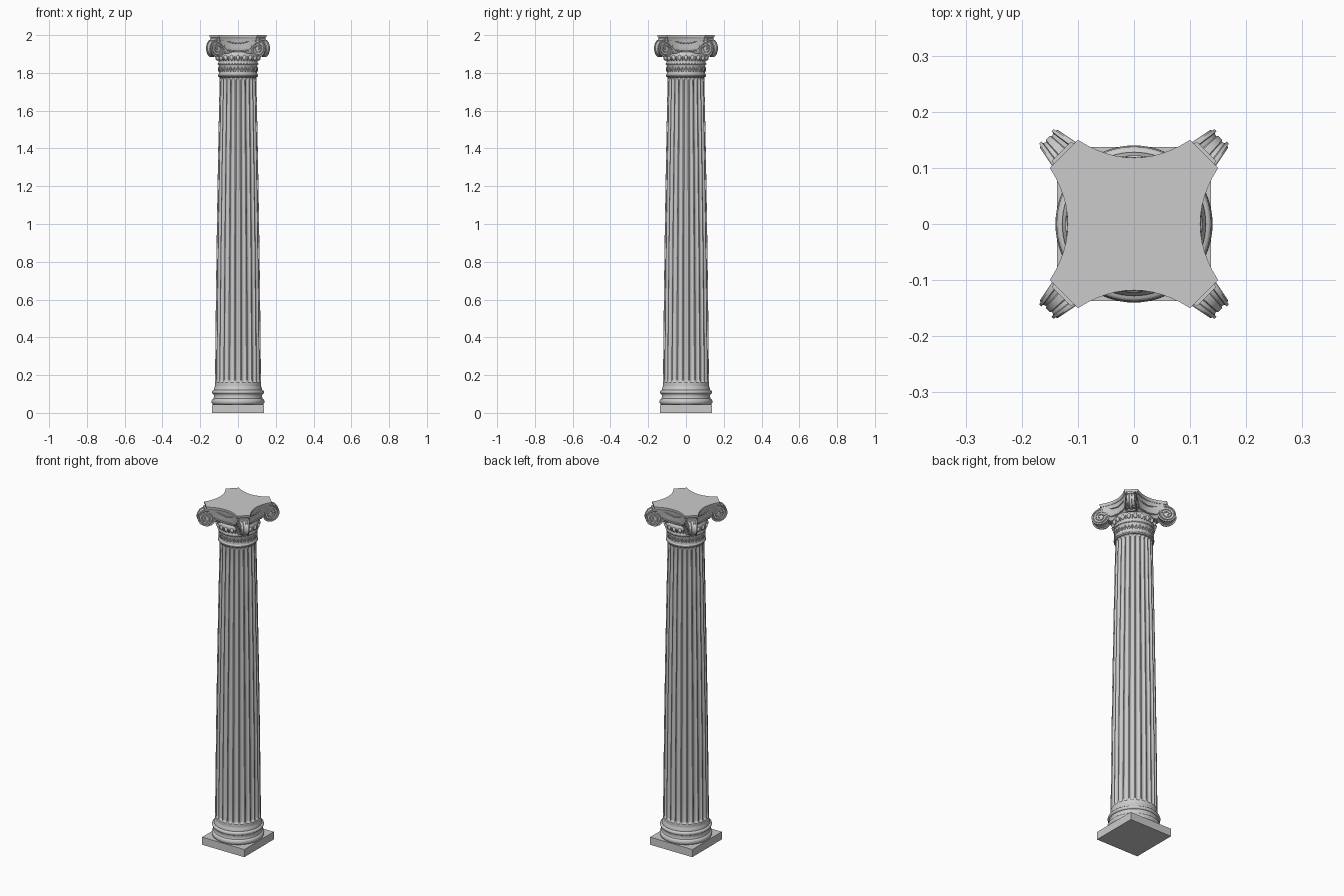
import bpy, bmesh
from math import sin, cos, pi, sqrt, radians
from mathutils import Matrix, Vector

if "Cube" in bpy.data.objects:
    bpy.data.objects.remove(bpy.data.objects["Cube"])

R2 = sqrt(2)


def add_mesh(name, verts, faces):
    me = bpy.data.meshes.new(name)
    me.from_pydata(verts, [], faces)
    bm = bmesh.new()
    bm.from_mesh(me)
    bmesh.ops.recalc_face_normals(bm, faces=bm.faces)
    bm.to_mesh(me)
    bm.free()
    ob = bpy.data.objects.new(name, me)
    bpy.context.collection.objects.link(ob)
    return ob


def loft(name, rings):
    """Skin a stack of equal-length closed rings and cap both ends."""
    n = len(rings[0])
    verts = [p for ring in rings for p in ring]
    faces = [(k*n + i, k*n + (i+1) % n, (k+1)*n + (i+1) % n, (k+1)*n + i)
             for k in range(len(rings)-1) for i in range(n)]
    faces += [tuple(range(n)), tuple(range((len(rings)-1)*n, len(rings)*n))]
    return add_mesh(name, verts, faces)


def lathe(name, profile, segs=72):
    return loft(name, [[(r*cos(2*pi*i/segs), r*sin(2*pi*i/segs), z) for i in range(segs)]
                       for r, z in profile])


def bead_ring(name, count, radius, z, size, phase=0.0, tilt=0.0):
    """Ellipsoids set round the column; size = radial, tangential, vertical radii."""
    bm = bmesh.new()
    for i in range(count):
        a = 2*pi*(i + phase)/count
        m = (Matrix.Rotation(a, 4, 'Z') @ Matrix.Translation((radius, 0, z))
             @ Matrix.Rotation(tilt, 4, 'X') @ Matrix.Diagonal((*size, 1)))
        bmesh.ops.create_icosphere(bm, subdivisions=2, radius=1, matrix=m)
    me = bpy.data.meshes.new(name)
    bm.to_mesh(me)
    bm.free()
    ob = bpy.data.objects.new(name, me)
    bpy.context.collection.objects.link(ob)


def tube(name, points, radius):
    cu = bpy.data.curves.new(name, 'CURVE')
    cu.dimensions = '3D'
    cu.bevel_depth = radius
    cu.bevel_resolution = 2
    cu.use_fill_caps = True
    sp = cu.splines.new('POLY')
    sp.points.add(len(points)-1)
    for p, co in zip(sp.points, points):
        p.co = (*co, 1)
    ob = bpy.data.objects.new(name, cu)
    bpy.context.collection.objects.link(ob)


# Square plinth and moulded base
h = 0.137
loft("plinth", [[(-h, -h, z), (h, -h, z), (h, h, z), (-h, h, z)] for z in (0, 0.045)])
base = [(0.13, 0.044)]
base += [(0.130 + 0.010*cos(a), 0.060 + 0.015*sin(a)) for a in [radians(-90 + 22.5*i) for i in range(9)]]
base += [(0.129, 0.079), (0.1275, 0.086), (0.128, 0.094), (0.130, 0.099)]
base += [(0.130 + 0.008*cos(a), 0.110 + 0.010*sin(a)) for a in [radians(-90 + 22.5*i) for i in range(9)]]
base += [(0.128, 0.121), (0.128, 0.127), (0.124, 0.135), (0.122, 0.145)]
lathe("base_moulding", base)

# Fluted tapering shaft with rounded flute ends
FLUTES, SUB = 24, 12
Z0, Z1 = 0.16, 1.775
levels = [0.13, 0.158, 0.16, 0.163, 0.168, 0.176] + [0.176 + (1.76-0.176)*i/12 for i in range(1, 13)]
levels += [1.767, 1.772, 1.775, 1.782]
rings = []
for z in levels:
    t = (z - 0.13)/1.65
    r = 0.1225 - 0.025*t + 0.012*t*(1-t)
    end = max(0, 1 - min(z - Z0, Z1 - z)/0.016)
    ring = []
    for i in range(FLUTES*SUB):
        u = ((i % SUB) - SUB/2)/(SUB*0.40)
        depth = 0.009*sqrt(max(0, 1 - u*u - end*end))
        a = 2*pi*(i - SUB/2)/(FLUTES*SUB)
        ring.append(((r-depth)*cos(a), (r-depth)*sin(a), z))
    rings.append(ring)
loft("fluted_shaft", rings)

# Necking band and echinus
lathe("necking", [(0.095, 1.776), (0.102, 1.778), (0.106, 1.783), (0.106, 1.789), (0.102, 1.794),
                  (0.101, 1.798), (0.101, 1.838), (0.103, 1.842), (0.106, 1.845), (0.106, 1.850),
                  (0.103, 1.854), (0.102, 1.862), (0.106, 1.870), (0.111, 1.882), (0.113, 1.892),
                  (0.110, 1.902), (0.100, 1.915)])
bead_ring("necking_leaf", 16, 0.101, 1.820, (0.005, 0.004, 0.015))
bead_ring("necking_leaf_left", 16, 0.101, 1.817, (0.004, 0.003, 0.012), 0.27, 0.6)
bead_ring("necking_leaf_right", 16, 0.101, 1.817, (0.004, 0.003, 0.012), -0.27, -0.6)
bead_ring("necking_bud", 16, 0.101, 1.824, (0.004, 0.004, 0.006), 0.5)
bead_ring("astragal_bead", 40, 0.105, 1.8475, (0.004, 0.006, 0.004))
bead_ring("echinus_egg", 20, 0.110, 1.880, (0.010, 0.010, 0.015))
bead_ring("echinus_dart", 20, 0.109, 1.877, (0.006, 0.002, 0.014), 0.5)


def concave_square(z, half, corner, mid, n=12):
    """Four hollow sides joined by cut corners."""
    pts = []
    for k in range(4):
        rot = Matrix.Rotation(k*pi/2, 3, 'Z')
        for i in range(n+1):
            u = 2*i/n - 1
            pts.append(tuple(rot @ Vector((u*half, -(mid + (corner-mid)*u*u), z))))
    return pts


# Thin abacus slab over a hollow-sided capital block
loft("abacus", [concave_square(z, 0.10*s, 0.15*s, 0.118*s)
                for z, s in ((1.983, 0.96), (1.988, 0.99), (1.991, 1), (2.0, 1))])
loft("capital_block", [concave_square(z, a, b, m) for z, a, b, m in
                       ((1.902, 0.068, 0.103, 0.092), (1.915, 0.080, 0.116, 0.102),
                        (1.935, 0.088, 0.126, 0.104), (1.960, 0.092, 0.134, 0.106),
                        (1.975, 0.094, 0.139, 0.109), (1.986, 0.096, 0.143, 0.112))])

# Corner volutes: tapered scroll drums on the diagonals
CD, CZ = 0.174, 1.930


def diagonal(d, w, z):
    """Point at distance d along the diagonal, w in units of half the scroll width."""
    w *= 0.018 + 0.2*(0.221 - d)
    return Vector(((d - w)/R2, (d + w)/R2, z))


drum = [(-0.86, 0.036), (-1.0, 0.040), (-1.0, 0.047), (-0.72, 0.047), (-0.66, 0.042), (-0.35, 0.040),
        (-0.28, 0.043), (0.28, 0.043), (0.35, 0.040), (0.66, 0.042), (0.72, 0.047), (1.0, 0.047),
        (1.0, 0.040), (0.86, 0.036)]
for k in range(4):
    rot = Matrix.Rotation(k*pi/2, 3, 'Z')
    loft(f"volute_{k}", [[tuple(rot @ diagonal(CD + r*cos(2*pi*i/40), w, CZ + r*sin(2*pi*i/40)))
                          for i in range(40)] for w, r in drum])
    # Arm carrying the scroll back under the abacus
    arm = ((0.11, 1.925, 1.975), (0.14, 1.932, 1.978), (0.165, 1.94, 1.984), (0.183, 1.94, 1.984))
    loft(f"volute_arm_{k}", [[tuple(rot @ diagonal(d, w, z)) for w, z in
                              ((-0.95, lo), (0.95, lo), (0.95, hi), (-0.95, hi))] for d, lo, hi in arm])
    # Raised spiral on each scroll face, its fillet sweeping to the middle of the side
    for s in (1, -1):
        path = [Vector((0, 0.110, 1.955)), Vector((0.035, 0.112, 1.961)),
                diagonal(0.130, 1, 1.970), diagonal(0.152, 1, 1.974)]
        for i in range(61):
            t = i/60
            a, r = pi/2 - t*2.4*2*pi, 0.044 - 0.036*t**0.85
            path.append(diagonal(CD + r*cos(a), 0.98, CZ + r*sin(a)))
        low = [Vector((0, 0.106, 1.913)), Vector((0.035, 0.109, 1.916)),
               diagonal(0.122, 1, 1.922), diagonal(0.132, 1, 1.930)]
        for label, pts, rad in (("spiral", path, 0.0035), ("lower_fillet", low, 0.0035)):
            if s < 0:
                pts = [Vector((-p.x, p.y, p.z)) for p in pts]
            tube(f"volute_{label}_{k}_{'right' if s > 0 else 'left'}", [rot @ p for p in pts], rad)

# Convert curves to meshes and smooth all but sharp edges
bpy.ops.object.select_all(action='SELECT')
bpy.context.view_layer.objects.active = bpy.data.objects["plinth"]
bpy.ops.object.convert(target='MESH')
bpy.ops.object.shade_smooth_by_angle(angle=radians(35))
